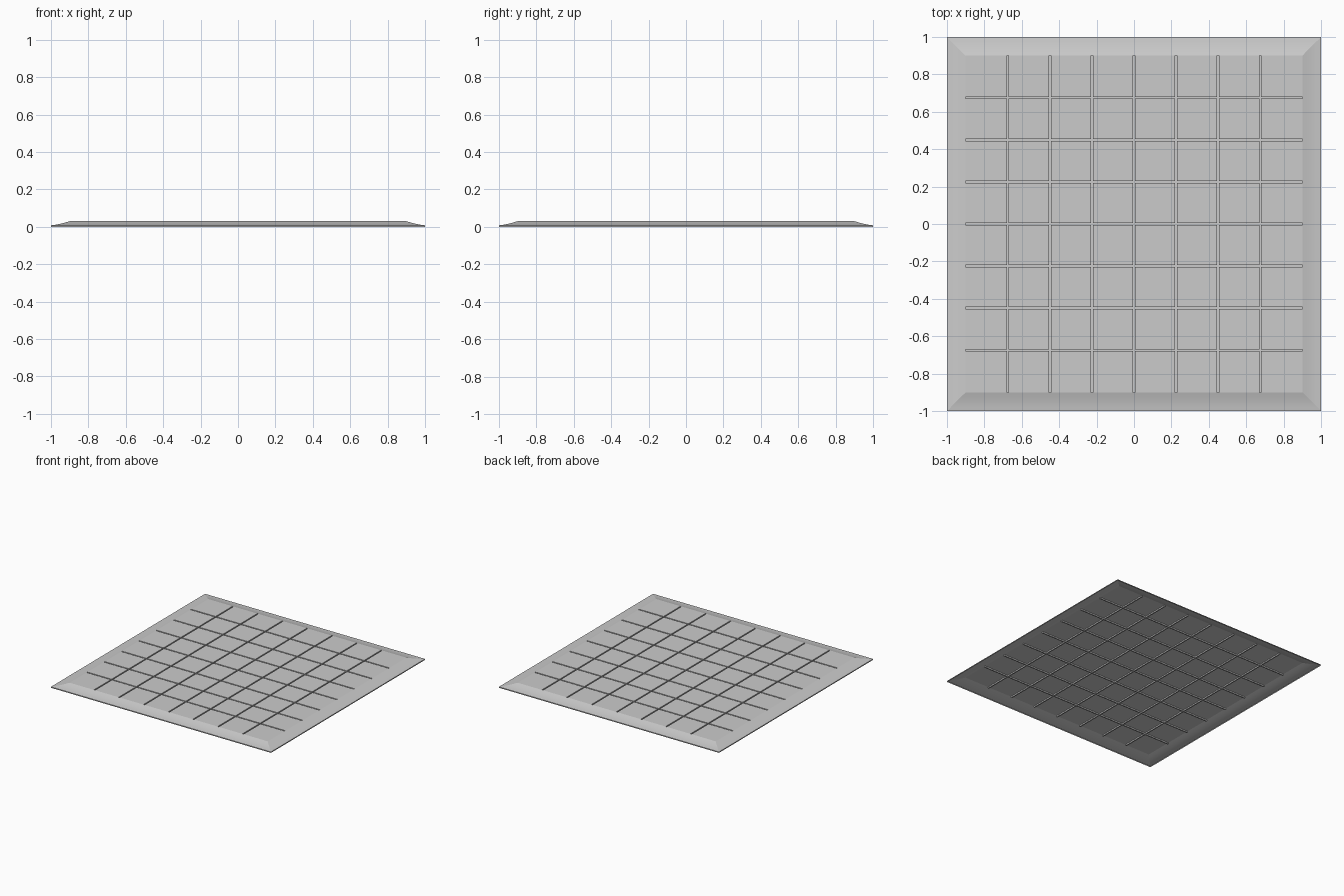
import bpy, bmesh, math

cube = bpy.data.objects.get("Cube")
if cube:
    bpy.data.objects.remove(cube, do_unlink=True)

INNER, TOP = 0.9, 0.03          # half width of tiled field, its height
TILES, GROOVE, DEPTH = 8, 0.01, 0.01

grey = bpy.data.materials.new("stone grey")
grey.use_nodes = True
colour = (0.6, 0.6, 0.6, 1)
grey.diffuse_color = colour
grey.node_tree.nodes["Principled BSDF"].inputs["Base Color"].default_value = colour


def finish(bm, name):
    """Turn a bmesh into an object with its sheet facing upwards."""
    bmesh.ops.recalc_face_normals(bm, faces=bm.faces)
    if sum(f.normal.z * f.calc_area() for f in bm.faces) < 0:
        bmesh.ops.reverse_faces(bm, faces=bm.faces)
    mesh = bpy.data.meshes.new(name)
    bm.to_mesh(mesh)
    bm.free()
    mesh.materials.append(grey)
    obj = bpy.data.objects.new(name, mesh)
    bpy.context.collection.objects.link(obj)
    return obj


# Tiled field: a sheet with the strips between tiles sunk into grooves
pitch = 2 * INNER / TILES
cuts = [-INNER]
for i in range(1, TILES):
    line = -INNER + i * pitch
    cuts += [line - GROOVE / 2, line + GROOVE / 2]
cuts.append(INNER)
bm = bmesh.new()
grid = [[bm.verts.new((x, y, TOP)) for x in cuts] for y in cuts]
strips = []
for j in range(len(cuts) - 1):
    for i in range(len(cuts) - 1):
        face = bm.faces.new((grid[j][i], grid[j][i + 1],
                             grid[j + 1][i + 1], grid[j + 1][i]))
        if i % 2 or j % 2:
            strips.append(face)
sunk = bmesh.ops.extrude_face_region(bm, geom=strips)["geom"]
for v in sunk:
    if isinstance(v, bmesh.types.BMVert):
        v.co.z -= DEPTH
bmesh.ops.delete(bm, geom=[f for f in strips if f.is_valid], context='FACES')
finish(bm, "tiled_field")

# Border: square loops following a shallow hollow slope down to a thin lip
profile = [(1, 0), (1, 0.008), (0.975, 0.011), (0.95, 0.016),
           (0.925, 0.0225), (INNER, TOP)]
bm = bmesh.new()
loops = [[bm.verts.new((sx * r, sy * r, z))
          for sx, sy in ((-1, -1), (1, -1), (1, 1), (-1, 1))]
         for r, z in profile]
for outer, inner in zip(loops, loops[1:]):
    for k in range(4):
        n = (k + 1) % 4
        bm.faces.new((outer[k], outer[n], inner[n], inner[k]))
border = finish(bm, "sloped_border")
bpy.ops.object.select_all(action='DESELECT')
border.select_set(True)
bpy.context.view_layer.objects.active = border
bpy.ops.object.shade_smooth_by_angle(angle=math.radians(9))
